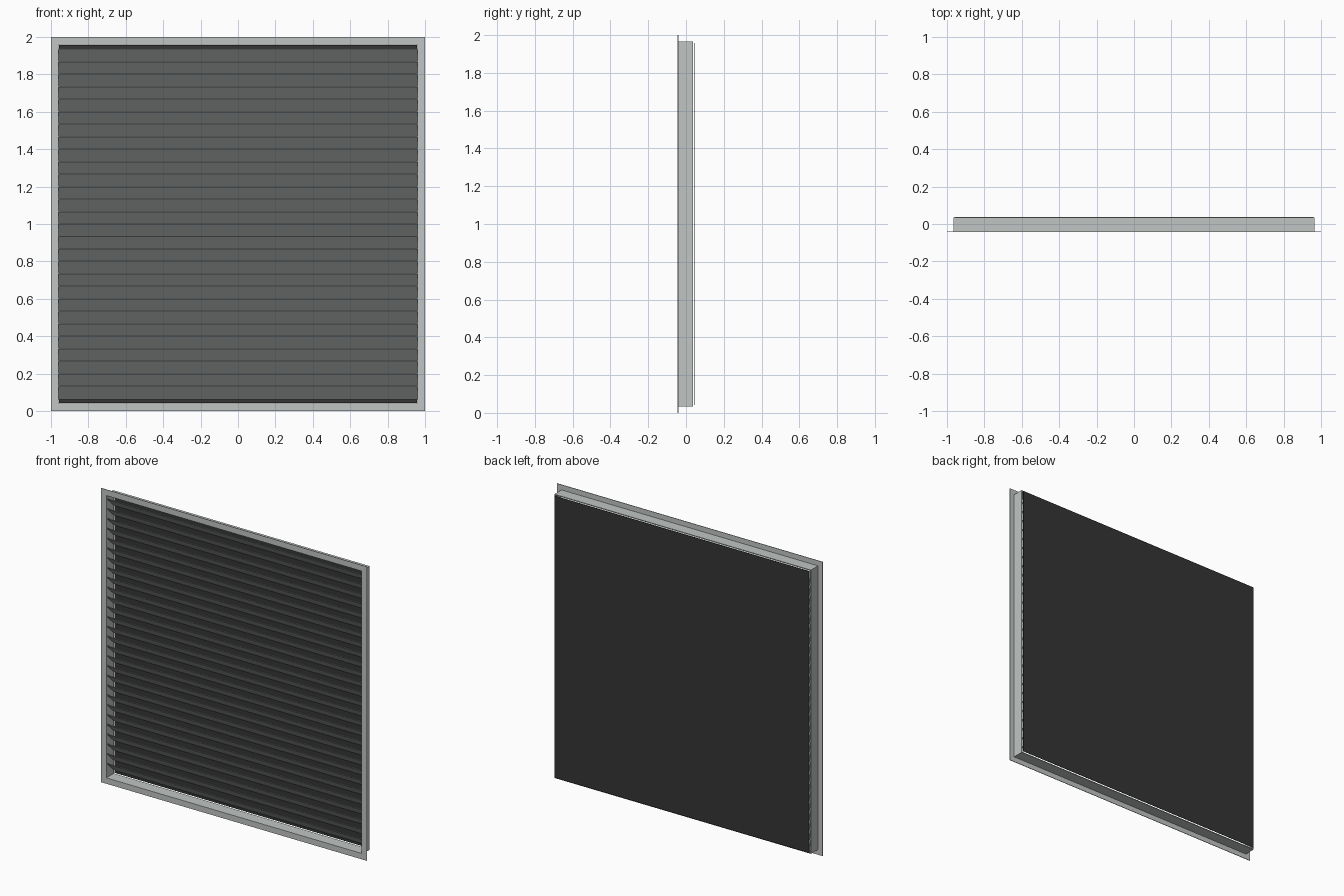
import bpy, bmesh

if "Cube" in bpy.data.objects:
    bpy.data.objects.remove(bpy.data.objects["Cube"])

def material(name, rgb):
    m = bpy.data.materials.new(name)
    m.diffuse_color = (*rgb, 1)
    m.use_nodes = True
    m.node_tree.nodes["Principled BSDF"].inputs["Base Color"].default_value = m.diffuse_color
    return m

metal = material("light grey metal", (0.53, 0.56, 0.55))
dark = material("dark backing", (0.035, 0.035, 0.035))

def finish(name, bm, mat):
    bmesh.ops.recalc_face_normals(bm, faces=bm.faces)
    me = bpy.data.meshes.new(name)
    bm.to_mesh(me)
    bm.free()
    me.materials.append(mat)
    ob = bpy.data.objects.new(name, me)
    bpy.context.collection.objects.link(ob)
    return ob

def square_ring(name, outer, inner, y0, y1, mat):
    """Square tube along y, centred on z = 1."""
    bm = bmesh.new()
    corners = ((-1, -1), (1, -1), (1, 1), (-1, 1))
    loops = [[bm.verts.new((sx * r, y, 1 + sz * r)) for sx, sz in corners]
             for r, y in ((outer, y0), (outer, y1), (inner, y1), (inner, y0))]
    for a in range(4):
        p, q = loops[a], loops[(a + 1) % 4]
        for i in range(4):
            j = (i + 1) % 4
            bm.faces.new((p[i], p[j], q[j], q[i]))
    return finish(name, bm, mat)

def extrude_profile(name, profile, half_x, mat):
    """Prism along x from a (y, z) profile."""
    bm = bmesh.new()
    f = bm.faces.new([bm.verts.new((-half_x, y, z)) for y, z in profile])
    ext = bmesh.ops.extrude_face_region(bm, geom=[f])
    verts = [g for g in ext["geom"] if isinstance(g, bmesh.types.BMVert)]
    bmesh.ops.translate(bm, verts=verts, vec=(2 * half_x, 0, 0))
    return finish(name, bm, mat)

# Front flange and the deep frame behind it
square_ring("front_flange", 1.0, 0.96, -0.044, -0.040, metal)
square_ring("frame_walls", 0.965, 0.96, -0.040, 0.036, metal)

# Dark backing sheet, just behind the frame
extrude_profile("backing_sheet",
                [(0.042, 0.042), (0.044, 0.042), (0.044, 1.958), (0.042, 1.958)],
                0.958, dark)

# Slanted slats: front edge high, back edge low
count, pitch, t = 28, 2 / 30, 0.005
slat = extrude_profile("slat",
                       [(-0.036, 0.037), (-0.036, 0.037 - t),
                        (0.037, -0.038), (0.037, -0.038 + t)],
                       0.96, metal)
slat.location.z = 1 - pitch * (count - 1) / 2
for i in range(1, count):
    s = slat.copy()
    s.name = f"slat_{i + 1}"
    s.location.z += pitch * i
    bpy.context.collection.objects.link(s)
